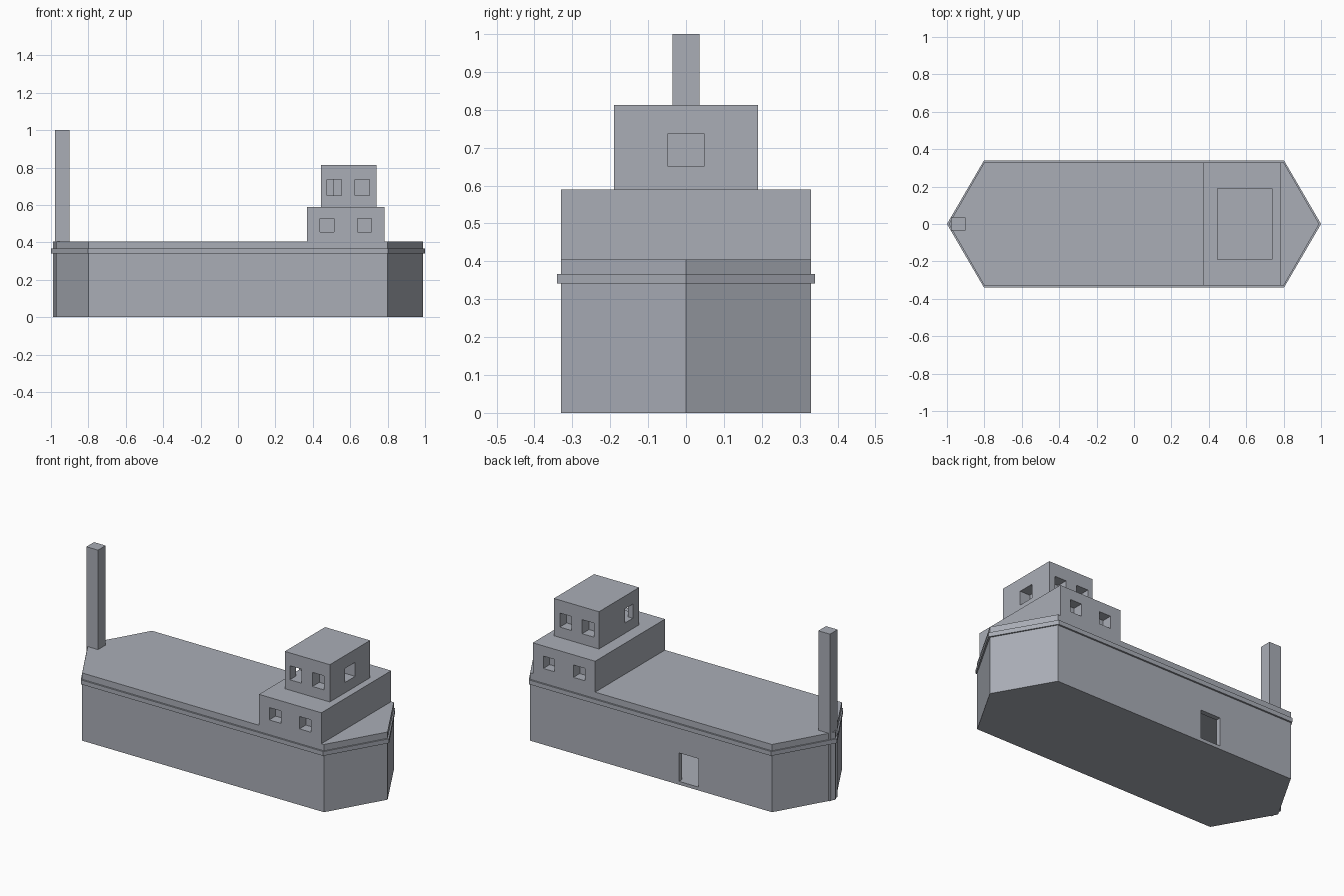
import bpy

if "Cube" in bpy.data.objects:
    bpy.data.objects.remove(bpy.data.objects["Cube"])

# Blue-grey finish shared by every part
grey = bpy.data.materials.new("blue_grey")
grey.diffuse_color = (0.40, 0.42, 0.47, 1)
grey.use_nodes = True
grey.node_tree.nodes["Principled BSDF"].inputs["Base Color"].default_value = grey.diffuse_color


def prism(name, outline, z0, z1):
    """Extrude a counter-clockwise outline from z0 to z1."""
    n = len(outline)
    verts = [(x, y, z) for z in (z0, z1) for x, y in outline]
    faces = [tuple(reversed(range(n))), tuple(range(n, 2 * n))]
    faces += [(i, (i + 1) % n, n + (i + 1) % n, n + i) for i in range(n)]
    mesh = bpy.data.meshes.new(name)
    mesh.from_pydata(verts, [], faces)
    mesh.materials.append(grey)
    obj = bpy.data.objects.new(name, mesh)
    bpy.context.collection.objects.link(obj)
    return obj


def box(name, x0, x1, y0, y1, z0, z1):
    return prism(name, [(x0, y0), (x1, y0), (x1, y1), (x0, y1)], z0, z1)


def hexagon(tip, shoulder, half_width):
    return [(-tip, 0), (-shoulder, -half_width), (shoulder, -half_width),
            (tip, 0), (shoulder, half_width), (-shoulder, half_width)]


def carve(obj, cutter):
    """Subtract cutter from obj and discard it."""
    cutter.hide_render = True
    mod = obj.modifiers.new("recess", "BOOLEAN")
    mod.operation = "DIFFERENCE"
    mod.solver = "EXACT"
    mod.object = cutter
    bpy.context.view_layer.objects.active = obj
    bpy.ops.object.modifier_apply(modifier=mod.name)
    bpy.data.objects.remove(cutter)


def cut(obj, *bounds):
    carve(obj, box("cutter", *bounds))


def side_windows(obj, spans, half_width, depth, z0, z1):
    """Matching window recesses on the front and back walls."""
    for x0, x1 in spans:
        cut(obj, x0, x1, -half_width - 0.05, -half_width + depth, z0, z1)
        cut(obj, x0, x1, half_width - depth, half_width + 0.05, z0, z1)


# Hollow hull with a doorway through the back side
hull = prism("hull", hexagon(0.99, 0.8, 0.33), 0, 0.405)
carve(hull, prism("hold", hexagon(0.94, 0.78, 0.30), 0.02, 0.38))
cut(hull, -0.315, -0.185, 0.25, 0.40, 0.02, 0.19)

# Rubbing strake, a ring around the hull
band = prism("hull_band", hexagon(1.0, 0.802, 0.34), 0.341, 0.367)
carve(band, prism("band_hole", hexagon(0.97, 0.79, 0.315), 0.30, 0.40))

# Mast standing at the pointed end
box("mast", -0.978, -0.901, -0.036, 0.036, 0, 1.0)

# Lower cabin
lower = box("lower_cabin", 0.37, 0.783, -0.33, 0.33, 0.405, 0.59)
side_windows(lower, [(0.438, 0.514), (0.638, 0.713)], 0.33, 0.06, 0.455, 0.529)

# Upper cabin with side windows plus one on each end
upper = box("upper_cabin", 0.443, 0.741, -0.19, 0.19, 0.59, 0.813)
side_windows(upper, [(0.476, 0.554), (0.626, 0.702)], 0.19, 0.065, 0.652, 0.736)
cut(upper, 0.675, 0.80, -0.049, 0.049, 0.652, 0.736)
cut(upper, 0.38, 0.51, -0.13, -0.055, 0.652, 0.736)
